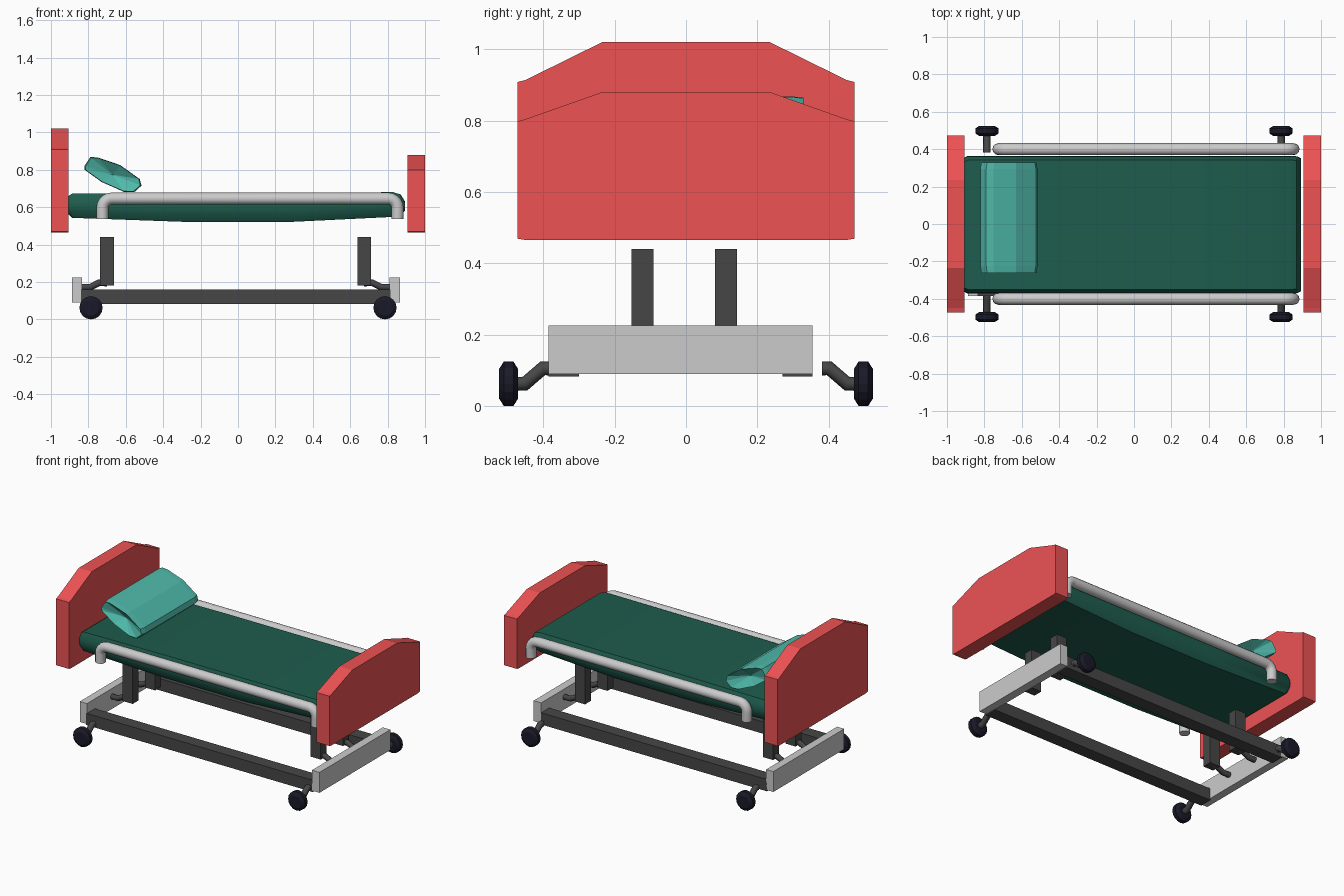
import bpy, bmesh, math
from mathutils import Matrix, Vector

if "Cube" in bpy.data.objects:
    bpy.data.objects.remove(bpy.data.objects["Cube"])


def material(name, rgb):
    m = bpy.data.materials.new(name)
    m.diffuse_color = (*rgb, 1)
    m.use_nodes = True
    m.node_tree.nodes["Principled BSDF"].inputs["Base Color"].default_value = m.diffuse_color
    return m


RED = material("red_panel", (0.85, 0.085, 0.088))
GREEN = material("dark_green_fabric", (0.013, 0.108, 0.075))
TEAL = material("teal_fabric", (0.08, 0.50, 0.41))
DARK = material("dark_metal", (0.062, 0.062, 0.062))
BLACK = material("navy_rubber", (0.010, 0.010, 0.022))
LIGHT = material("light_metal", (0.70, 0.70, 0.70))


def finish(name, bm, mat, smooth=False):
    bmesh.ops.recalc_face_normals(bm, faces=bm.faces)
    me = bpy.data.meshes.new(name)
    bm.to_mesh(me)
    bm.free()
    ob = bpy.data.objects.new(name, me)
    bpy.context.collection.objects.link(ob)
    me.materials.append(mat)
    if smooth:
        activate(ob)
        bpy.ops.object.shade_smooth_by_angle(angle=math.radians(40))
    return ob


def activate(ob):
    bpy.ops.object.select_all(action='DESELECT')
    ob.select_set(True)
    bpy.context.view_layer.objects.active = ob


def box(name, x0, x1, y0, y1, z0, z1, mat):
    bm = bmesh.new()
    bmesh.ops.create_cube(bm, size=1)
    size = Matrix.Diagonal((x1 - x0, y1 - y0, z1 - z0, 1))
    mid = Vector((x0 + x1, y0 + y1, z0 + z1)) / 2
    bmesh.ops.transform(bm, matrix=Matrix.Translation(mid) @ size, verts=bm.verts)
    return finish(name, bm, mat)


def loft(name, rings, mat, smooth=False, dent=None):
    """Skin closed rings; dent pushes the end cap centres along y."""
    bm = bmesh.new()
    loops = [[bm.verts.new(p) for p in r] for r in rings]
    n = len(loops[0])
    for a, b in zip(loops, loops[1:]):
        for i in range(n):
            j = (i + 1) % n
            bm.faces.new((a[i], a[j], b[j], b[i]))
    caps = [bm.faces.new(loops[0]), bm.faces.new(loops[-1])]
    if dent:
        for cap, d in zip(caps, (dent, -dent)):
            centre = bmesh.ops.poke(bm, faces=[cap])["verts"][0]
            centre.co.y += d
    return finish(name, bm, mat, smooth)


def tube(name, points, radius, mat, resolution=2):
    cu = bpy.data.curves.new(name, 'CURVE')
    cu.dimensions = '3D'
    cu.bevel_depth, cu.bevel_resolution, cu.use_fill_caps = radius, resolution, True
    sp = cu.splines.new('POLY')
    sp.points.add(len(points) - 1)
    for p, co in zip(sp.points, points):
        p.co = (*co, 1)
    ob = bpy.data.objects.new(name, cu)
    bpy.context.collection.objects.link(ob)
    cu.materials.append(mat)
    activate(ob)
    bpy.ops.object.convert(target='MESH')
    bpy.ops.object.shade_smooth_by_angle(angle=math.radians(50))


# Head and foot panels
for name, x0, x1, shoulder, top in (("headboard", -1.0, -0.905, 0.91, 1.02),
                                    ("footboard", 0.905, 1.0, 0.80, 0.88)):
    half = [(0.45, 0.465), (0.473, 0.469), (0.473, shoulder - 0.002),
            (0.45, shoulder + 0.004), (0.235, top)]
    prof = half + [(-y, z) for y, z in reversed(half)]
    loft(name, [[(x, y, z) for y, z in prof] for x in (x0, x1)], RED)

# Mattress with rounded edges and a slight belly underneath
rings = []
for x, inset, low, high in ((-0.905, 0.008, 0.56, 0.66), (-0.888, 0.0, 0.543, 0.672),
                            (-0.3, 0.0, 0.522, 0.678), (0.3, 0.0, 0.522, 0.678),
                            (0.83, 0.0, 0.548, 0.68), (0.87, 0.002, 0.558, 0.668),
                            (0.893, 0.012, 0.58, 0.63)):
    w, mid, c = 0.368 - inset, (low + high) / 2, 0.25 * (high - low)
    half = [(w - 0.03, low), (w - 0.005, low + c), (w, mid),
            (w - 0.004, high - c), (w - 0.022, high)]
    ring = half + [(-y, z) for y, z in reversed(half)]
    rings.append([(x, y - 0.004, z) for y, z in ring])
loft("mattress", rings, GREEN, smooth=True)

# Tilted pillow with pinched ends
prof = [(-0.79, 0.868), (-0.75, 0.866), (-0.63, 0.825), (-0.525, 0.75), (-0.516, 0.715),
        (-0.555, 0.68), (-0.61, 0.682), (-0.73, 0.735), (-0.82, 0.80), (-0.822, 0.82)]
rings = []
for y, s in ((-0.262, 0.96), (-0.225, 1.0), (0.295, 1.0), (0.33, 0.96)):
    rings.append([(-0.67 + (x + 0.67) * s, y, 0.775 + (z - 0.775) * s) for x, z in prof])
loft("pillow", rings, TEAL, dent=0.05)

# Side rails, bent down at both ends
xl, xr, zr, r = -0.725, 0.853, 0.646, 0.05
path = [(xl, 0.537)]
for i in range(6):
    a = math.pi - i * math.pi / 10
    path.append((xl + r + r * math.cos(a), zr - r + r * math.sin(a)))
for i in range(6):
    a = math.pi / 2 - i * math.pi / 10
    path.append((xr - r + r * math.cos(a), zr - r + r * math.sin(a)))
path.append((xr, 0.537))
for side, y in (("front", -0.4), ("back", 0.4)):
    tube(side + "_rail", [(x, y, z) for x, z in path], 0.032, LIGHT, 4)

# Base frame: long beams and end crossbars
box("front_beam", -0.84, 0.815, -0.385, -0.30, 0.082, 0.16, DARK)
box("back_beam", -0.84, 0.815, 0.27, 0.355, 0.082, 0.16, DARK)
box("head_crossbar", -0.887, -0.835, -0.385, 0.355, 0.09, 0.225, LIGHT)
box("foot_crossbar", 0.81, 0.865, -0.385, 0.355, 0.09, 0.225, LIGHT)

# Lift posts, each joined to its crossbar by a bent link
for end, x, s in (("head", -0.70, -1), ("foot", 0.675, 1)):
    for side, y in (("front", -0.122), ("back", 0.112)):
        box(f"{end}_{side}_post", x - 0.037, x + 0.037, y - 0.031, y + 0.031, 0.18, 0.44, DARK)
        tube(f"{end}_{side}_link",
             [(x + s * dx, y, z) for dx, z in ((0, 0.195), (0.045, 0.195),
                                               (0.09, 0.172), (0.145, 0.172))], 0.018, DARK)

# Casters: bent arm and chamfered wheel at each corner
for end, x in (("head", -0.786), ("foot", 0.786)):
    for side, s in (("front", -1), ("back", 1)):
        tube(f"{end}_{side}_caster_arm",
             [(x, s * y, z) for y, z in ((0.382, 0.105), (0.402, 0.105),
                                         (0.452, 0.062), (0.48, 0.062))], 0.02, DARK)
        rings = []
        for y, rad in ((0.471, 0.042), (0.484, 0.062), (0.511, 0.062), (0.524, 0.042)):
            rings.append([(x + rad * math.cos(a), s * y, 0.062 + rad * math.sin(a))
                          for a in (2 * math.pi * i / 16 for i in range(16))])
        loft(f"{end}_{side}_wheel", rings, BLACK)
